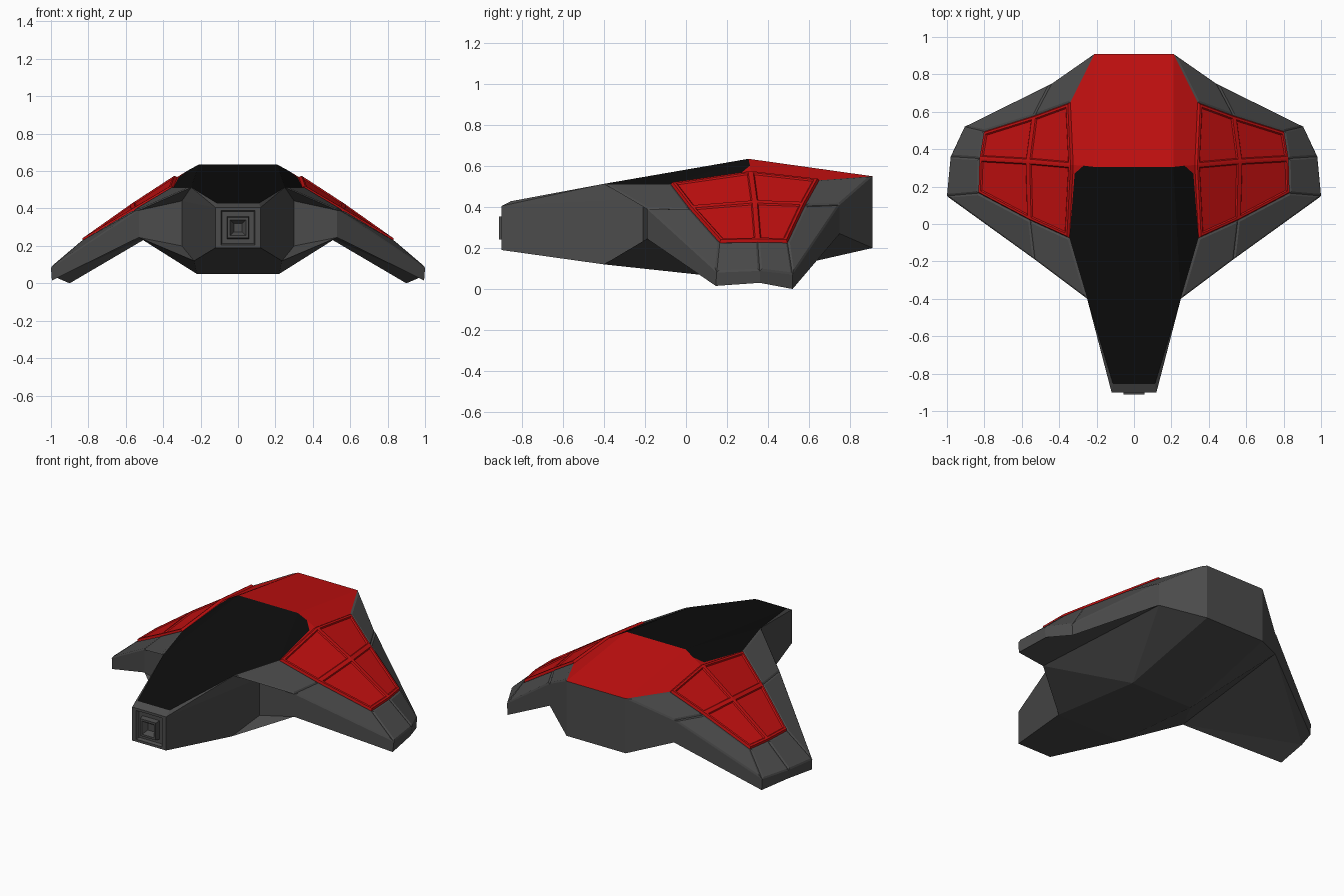
import bpy, bmesh
from mathutils import Vector

if "Cube" in bpy.data.objects:
    bpy.data.objects.remove(bpy.data.objects["Cube"])


def material(name, rgb):
    m = bpy.data.materials.new(name)
    m.diffuse_color = (*rgb, 1)
    m.use_nodes = True
    m.node_tree.nodes["Principled BSDF"].inputs["Base Color"].default_value = m.diffuse_color
    return m


GREY = material("dark_grey", (0.072, 0.072, 0.072))
RED = material("red", (0.55, 0.005, 0.005))
BLACK = material("black", (0.004, 0.004, 0.004))

# Key corners of the right half
BODY = {
    "nose_t": (.12, -.9, .405), "nose_b": (.12, -.9, .19), "can_n": (.112, -.855, .428),
    "can_p": (.317, .27, .567), "can_q": (.27, .312, .602), "peak": (.21, .305, .635),
    "wall_t": (.3, -.21, .44), "wall_b": (.3, -.21, .2),
    "bel1": (.235, -.4, .12), "bel2": (.22, .25, .05), "bel3": (.21, .91, .2),
}
WING = {
    # root, kink, panel edge and tip rows of the upper skin
    "r0": (.25, -.4, .513), "r1": (.345, -.075, .512), "r2": (.325, .315, .568),
    "r3": (.34, .65, .53), "r4": (.21, .91, .55),
    "k0": (.53, -.19, .39), "k1": (.555, .02, .388), "k2": (.56, .335, .415),
    "k3": (.53, .58, .405), "k4": (.44, .75, .41),
    "o1": (.83, .165, .225), "o2": (.825, .35, .228), "o3": (.8, .495, .225),
    "t0": (1, .15, .08), "t2": (.98, .36, .088), "t4": (.905, .52, .07),
    # lower edge
    "kb0": (.53, -.19, .245), "kb4": (.44, .75, .27),
    "tb0": (.995, .145, .015), "tb2": (.97, .36, .03), "tb4": (.9, .52, .0),
}
P = {**BODY, **WING}


def build(faces, outward):
    """bmesh from corner names; a leading * puts the corner on the centre plane."""
    bm, cache = bmesh.new(), {}

    def vert(n):
        if n not in cache:
            c = Vector(P[n.lstrip("*")])
            if n[0] == "*":
                c.x = 0
            cache[n] = bm.verts.new(c)
        return cache[n]

    for f in faces:
        face = bm.faces.new([vert(n) for n in f.split()])
        face.normal_update()
        if face.normal.dot(Vector(outward)) < 0:
            face.normal_flip()
    return bm


def finish(name, bm, mats, mirror=True):
    me = bpy.data.meshes.new(name)
    bm.normal_update()
    bm.to_mesh(me)
    bm.free()
    for m in mats:
        me.materials.append(m)
    ob = bpy.data.objects.new(name, me)
    bpy.context.collection.objects.link(ob)
    if mirror:
        ob.modifiers.new("Mirror", "MIRROR").merge_threshold = 0.0005
    return ob


# Plain shell parts: name, colour, outward direction, faces
SHELL = [
    ("canopy", BLACK, (0, 0, 1), [
        "*can_n can_n peak *peak", "can_n r0 peak", "r0 r1 peak", "r1 can_p can_q peak"]),
    ("roof", RED, (0, 0, 1), [
        "*peak peak r4 *r4", "peak can_q r2 r3 r4", "can_p r2 can_q", "r1 r2 can_p"][:3]),
    ("nose_rim", GREY, (.2, -.3, 1), ["*nose_t nose_t can_n *can_n", "nose_t r0 can_n"]),
    ("nose_side", GREY, (1, -.3, 0), ["nose_t nose_b bel1 wall_b wall_t", "nose_t wall_t r0"]),
    ("wing_front_edge", GREY, (.5, -1, -.5), [
        "r0 wall_t k0", "wall_t wall_b kb0 k0", "k0 kb0 tb0 t0"]),
    ("wing_tip", GREY, (1, .2, 0), ["t0 tb0 tb2 t2", "t2 tb2 tb4 t4"]),
    ("wing_rear_edge", GREY, (.5, 1, 0), ["t4 tb4 kb4 k4", "k4 kb4 bel3 r4"]),
    ("tail", GREY, (0, 1, 0), ["*r4 r4 bel3 *bel3"]),
    ("wing_underside", GREY, (0, 0, -1), ["kb0 tb0 tb2", "kb0 tb2 kb4", "kb4 tb2 tb4"]),
    ("belly", GREY, (0, 0, -1), [
        "*nose_b nose_b bel1 *bel1", "*bel1 bel1 bel2 *bel2", "*bel2 bel2 bel3 *bel3",
        "bel1 wall_b kb0", "bel1 kb0 bel2", "kb0 kb4 bel2", "kb4 bel3 bel2"]),
]
for name, mat, outward, faces in SHELL:
    finish(name, build(faces, outward), [mat])

# Sliver joining roof and canopy beside the wing root
finish("canopy_edge", build(["r1 r2 can_p"], (0, 0, 1)), [RED])

# Upper wing skin: raised red panels framed by grey ones
GREY_PANELS = ["r0 k0 k1 r1", "r3 k3 k4 r4", "k0 t0 o1 k1", "k3 o3 t4 k4",
               "o1 t0 t2 o2", "o2 t2 t4 o3"]
RED_PANELS = ["r1 k1 k2 r2", "r2 k2 k3 r3", "k1 o1 o2 k2", "k2 o2 o3 k3"]
bm = build(GREY_PANELS + RED_PANELS, (0, 0, 1))
bm.faces.ensure_lookup_table()
grey, red = bm.faces[:len(GREY_PANELS)], bm.faces[len(GREY_PANELS):]
for f in red:
    f.material_index = 1
bmesh.ops.inset_individual(bm, faces=grey, thickness=.01, depth=.006, use_even_offset=True)
rim = bmesh.ops.inset_region(bm, faces=red, thickness=.008, depth=.014,
                             use_boundary=True, use_even_offset=True)
rim2 = bmesh.ops.inset_individual(bm, faces=red, thickness=.012, depth=0, use_even_offset=True)
rim3 = bmesh.ops.inset_individual(bm, faces=red, thickness=.006, depth=-.007, use_even_offset=True)
for r in (rim, rim2, rim3):
    for f in r["faces"]:
        f.material_index = 1
finish("wing_panels", bm, [GREY, RED])

# Nose plate with a stepped square muzzle: half size and y of each ring
bm = bmesh.new()
prev = None
for h, y in [(.12, -.9), (.092, -.9), (.085, -.88), (.06, -.88), (.055, -.912),
             (.042, -.912), (.022, -.88)]:
    zc = .2975
    ring = [bm.verts.new((sx * h, y, zc + sz * min(h, .1075)))
            for sx, sz in ((-1, -1), (1, -1), (1, 1), (-1, 1))]
    if prev:
        for i in range(4):
            j = (i + 1) % 4
            bm.faces.new((prev[i], prev[j], ring[j], ring[i]))
    prev = ring
bm.faces.new(prev)
finish("nose_muzzle", bm, [GREY], mirror=False)
